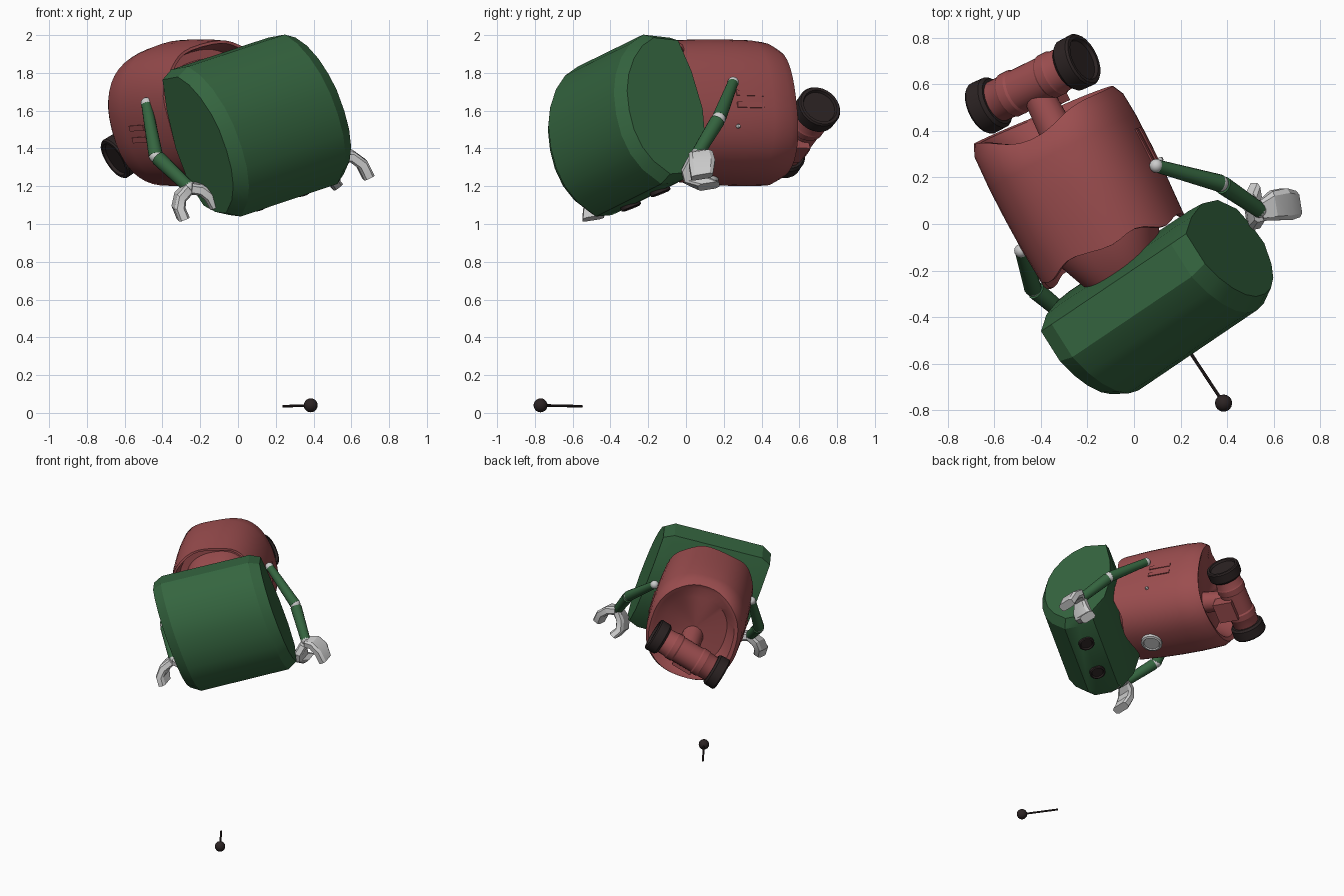
import bpy, bmesh, math
from mathutils import Vector as V, Matrix

if "Cube" in bpy.data.objects:
    bpy.data.objects.remove(bpy.data.objects["Cube"])

def mat(name, c):
    m = bpy.data.materials.new(name)
    m.diffuse_color = (*c, 1)
    m.use_nodes = True
    m.node_tree.nodes["Principled BSDF"].inputs["Base Color"].default_value = m.diffuse_color
    return m

RED = mat("red_paint", (0.33, 0.075, 0.078))
GREEN = mat("green_paint", (0.035, 0.13, 0.05))
DARK = mat("dark_rubber", (0.025, 0.017, 0.017))

# Shared tilted frame: A sideways, U towards the head, F towards the chest
A = V((0.80, 0.538, 0.267)).normalized()
U = V((0.54, -0.84, 0.07))
U = (U - A * U.dot(A)).normalized()
F = A.cross(U)

def finish(name, bm, m=None, angle=30):
    bmesh.ops.recalc_face_normals(bm, faces=bm.faces)
    me = bpy.data.meshes.new(name)
    bm.to_mesh(me)
    bm.free()
    ob = bpy.data.objects.new(name, me)
    bpy.context.collection.objects.link(ob)
    if m:
        me.materials.append(m)
    bpy.ops.object.select_all(action='DESELECT')
    ob.select_set(True)
    bpy.context.view_layer.objects.active = ob
    bpy.ops.object.shade_smooth_by_angle(angle=math.radians(angle))
    return ob

def loft(name, rows, m=None, angle=30):
    """Skin closed loops of points and cap both ends."""
    bm = bmesh.new()
    loops = [[bm.verts.new(p) for p in r] for r in rows]
    for a, b in zip(loops, loops[1:]):
        for i in range(len(a)):
            j = (i + 1) % len(a)
            bm.faces.new((a[i], a[j], b[j], b[i]))
    bm.faces.new(loops[0])
    bm.faces.new(loops[-1][::-1])
    return finish(name, bm, m, angle)

def turned(name, p, d, prof, m=None, n=20):
    """Lathe (distance, radius) steps about direction d from p."""
    d = V(d).normalized()
    s = d.orthogonal().normalized()
    t = d.cross(s)
    ring = [2 * math.pi * i / n for i in range(n)]
    return loft(name, [[V(p) + d * h + (s * math.cos(a) + t * math.sin(a)) * r for a in ring]
                       for h, r in prof], m)

def rod(name, p, q, r0, r1, m=None, n=14):
    L = (V(q) - V(p)).length
    return turned(name, p, V(q) - V(p), [(0, r0), (L, r1)], m, n)

def ball(name, p, r, m=None):
    bm = bmesh.new()
    bmesh.ops.create_uvsphere(bm, u_segments=16, v_segments=10, radius=r,
                              matrix=Matrix.Translation(p))
    return finish(name, bm, m, 40)

def slab(name, c, axes, size, m=None):
    bm = bmesh.new()
    bmesh.ops.create_cube(bm, size=1)
    for v in bm.verts:
        v.co = V(c) + sum((a * s * k for a, s, k in zip(axes, size, v.co)), V())
    return finish(name, bm, m)

# Head: domed section swept sideways, bevelled towards both flat ends
P = V((-0.405, -0.465, 1.782))
HF = V((0.27, 0.205, -0.94))
HL = 0.78
outline = [(0, 0), (-.005, .16), (.05, .25), (.13, .325), (.23, .385), (.33, .42), (.45, .435),
           (.56, .43), (.66, .40), (.74, .345), (.81, .25), (.795, .15), (.75, .05),
           (.60, -.035), (.40, -.065), (.18, -.045)]
def head_loop(s, k):
    return [P + A * s + HF * (.39 + (f - .39) * k) + U * (u * k) for f, u in outline]
loft("head", [head_loop(0, .95), head_loop(.07, 1.045), head_loop(HL - .07, 1.04),
              head_loop(HL, .95)], GREEN, 24)

# Eyes on the slanted face panel
fn = A.cross(U * .20 + HF * .07).normalized()
fn = fn if fn.dot(F) > 0 else -fn
for side, sg in (("left", -1), ("right", 1)):
    p = P + A * (HL / 2 + sg * .145) + HF * .81 + U * .15
    turned("eye_" + side, p - fn * .03, fn,
           [(0, .056), (.04, .056), (.045, .046), (.035, .04)], DARK)

# Body shell: wavy collar at the head, recessed wheel arch at the other end
B = V((-0.459, 0.887, -0.03)).normalized()
C0 = V((-0.10, -0.09, 1.60))
BA = (A - B * A.dot(B)).normalized()
BF = (F - B * F.dot(B) - BA * F.dot(BA)).normalized()
N = 48
def soft(x):
    return math.copysign(abs(x) ** .84, x)
def body_loop(t, k):
    pts = []
    for i in range(N):
        a = 2 * math.pi * i / N
        h = t(a) if callable(t) else t
        pts.append(C0 + B * h + (BA * (.338 * soft(math.cos(a)))
                                 + BF * (.378 * soft(math.sin(a)))) * k)
    return pts
def collar(a):
    return -.012 - .02 * math.cos(2 * a) + .005 * math.sin(a) + .015 * math.cos(7 * a)
def hem(a):
    return .63 - .03 * math.cos(a) + .01 * math.sin(a) - .07 * max(0, -math.sin(a)) ** 8
loft("body", [body_loop(.16, .02), body_loop(.15, .86), body_loop(collar, .93),
              body_loop(collar, .97), body_loop(.16, 1.0), body_loop(.30, 1.01),
              body_loop(.45, 1.01), body_loop(lambda a: hem(a) - .05, .99),
              body_loop(hem, .92), body_loop(lambda a: hem(a) - .01, .84),
              body_loop(.55, .66), body_loop(.53, .02)], RED, 35)

# Neck joining the body to the head
loft("neck", [body_loop(.18, .74), body_loop(.02, .68), body_loop(-.10, .54),
              body_loop(-.16, .45)], RED)

# Chest disc, side vents and side studs
turned("chest_disc", C0 + B * .17 + BF * .345, BF,
       [(0, .075), (.05, .075), (.055, .06), (.047, .055)])
for side, sg in (("left", -1), ("right", 1)):
    for k in (-.01, .055):
        c = C0 + B * .31 + BA * (sg * .336) + BF * k
        slab("vent_" + side, c, (B, BF, BA), (.16, .03, .02), RED)
    turned("side_stud_" + side, C0 + B * .23 + BA * (sg * .32) + BF * .17, BA * sg,
           [(0, .011), (.01, .011), (.015, .008)])

# Wheels, axle drum and strut
WL, WR = V((-.635, .505, 1.355)), V((-.236, .70, 1.612))
wd = (WR - WL).normalized()
mid = (WL + WR) / 2
wl = (WR - WL).length
turned("axle_drum", WL, wd, [(0, .09), (.12, .094), (.13, .10), (.17, .10), (.18, .094),
       (wl - .18, .094), (wl - .17, .10), (wl - .13, .10), (wl - .12, .094), (wl, .09)], RED, 24)
for side, p, d in (("left", WL, -wd), ("right", WR, wd)):
    turned("wheel_" + side, p - d * .062, d,
           [(0, .105), (.015, .117), (.08, .119), (.09, .112), (.09, .096), (.075, .09)], DARK, 24)
rod("wheel_strut", C0 + B * .46 + BF * .06, mid, .08, .065, RED)
slab("wheel_bracket", mid - B * .06 + BF * .08, (wd, B, wd.cross(B)), (.15, .14, .10), RED)

# Curved gripper finger: a wide blade following a path
def finger(name, path, w):
    pts = [V(p) for p in path]
    w = V(w).normalized()
    rows = []
    for i, p in enumerate(pts):
        tan = (pts[min(i + 1, len(pts) - 1)] - pts[max(i - 1, 0)]).normalized()
        n = tan.cross(w).normalized()
        half = (.045, .064, .07, .058)[i]
        rows.append([p + w * (half * a) + n * (.03 * b)
                     for a, b in ((-1, -.6), (-.7, -1), (.7, -1), (1, -.6),
                                  (1, .6), (.7, 1), (-.7, 1), (-1, .6))])
    loft(name, rows)

# Arms: shoulder, elbow and wrist balls with tapered green segments and grippers
arms = {
    "right": [(.096, .25, 1.75), (.37, .175, 1.56), (.54, .06, 1.37)],
    "left": [(-.485, -.115, 1.64), (-.435, -.275, 1.36), (-.26, -.42, 1.195)],
}
fingers = {
    "right": [[(.55, .06, 1.36), (.60, .08, 1.36), (.655, .085, 1.32), (.69, .085, 1.25)],
              [(.54, .055, 1.35), (.515, .04, 1.29), (.505, .06, 1.23), (.525, .12, 1.20)]],
    "left": [[(-.26, -.42, 1.19), (-.305, -.45, 1.145), (-.315, -.475, 1.09), (-.29, -.49, 1.03)],
             [(-.25, -.42, 1.19), (-.20, -.40, 1.185), (-.155, -.39, 1.15), (-.125, -.385, 1.095)]],
}
for side, (s, e, w) in arms.items():
    s, e, w = V(s), V(e), V(w)
    ball("shoulder_" + side, s, .03)
    rod("upper_arm_" + side, s, e, .028, .038, GREEN)
    ball("elbow_" + side, e, .037)
    rod("forearm_" + side, e + (w - e) * .08, w, .04, .034, GREEN)
    ball("wrist_" + side, w, .034)
    for k, path in enumerate(fingers[side]):
        finger(f"finger_{side}_{k + 1}", path, (.15, -.93, -.15))

# Loose antenna lying below
tip = V((.385, -.77, .04))
rod("antenna_rod", (.24, -.55, .035), tip, .007, .007, DARK, 8)
ball("antenna_tip", tip, .037, DARK)
